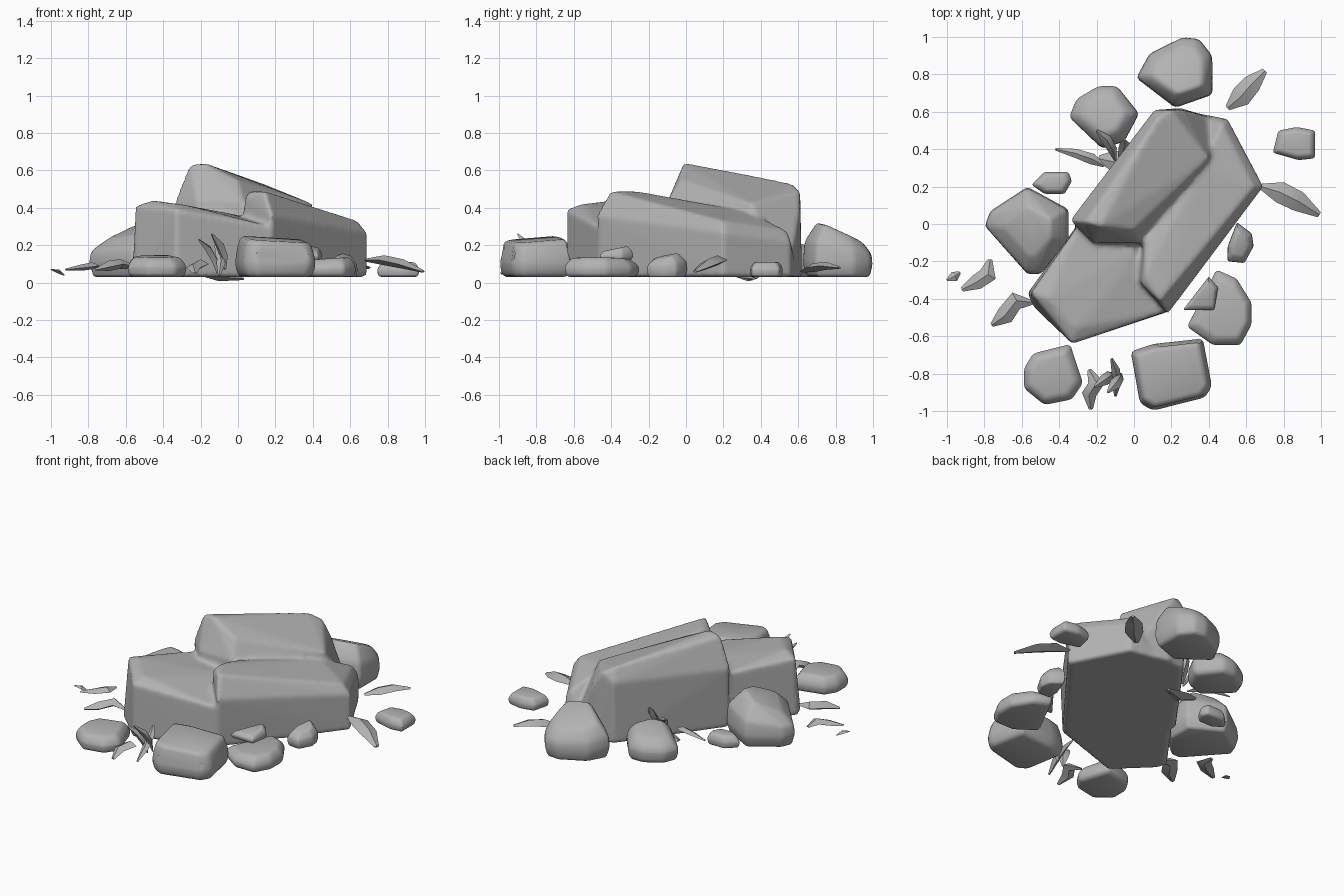
import bpy, bmesh, math, random
from mathutils import Vector

random.seed(4)
if "Cube" in bpy.data.objects:
    bpy.data.objects.remove(bpy.data.objects["Cube"], do_unlink=True)

GROUND = 0.03
stone = bpy.data.materials.new("grey_stone")
stone.use_nodes = True
stone.diffuse_color = (0.45, 0.45, 0.45, 1)
stone.node_tree.nodes["Principled BSDF"].inputs["Base Color"].default_value = (0.45, 0.45, 0.45, 1)


def finish(name, bm, angle=40):
    """Turn a bmesh into a named, smooth-shaded stone object."""
    bmesh.ops.recalc_face_normals(bm, faces=bm.faces)
    mesh = bpy.data.meshes.new(name)
    bm.to_mesh(mesh)
    bm.free()
    mesh.materials.append(stone)
    obj = bpy.data.objects.new(name, mesh)
    bpy.context.collection.objects.link(obj)
    bpy.ops.object.select_all(action='DESELECT')
    obj.select_set(True)
    bpy.context.view_layer.objects.active = obj
    bpy.ops.object.shade_smooth_by_angle(angle=math.radians(angle))
    return obj


def add_hull(bm, points):
    """Add the convex hull of some points."""
    verts = [bm.verts.new(p) for p in points]
    res = bmesh.ops.convex_hull(bm, input=verts)
    loose = {v for v in verts if not v.link_faces}
    bmesh.ops.delete(bm, geom=list(loose), context='VERTS')


def rock(name, outline, height, tilt=(0, 0), top=0.72, foot=0.9, base=GROUND, round_off=0.022):
    """Chunky rock: a footprint with a narrower foot and a narrower, tilted top."""
    cx = sum(p[0] for p in outline) / len(outline)
    cy = sum(p[1] for p in outline) / len(outline)
    bm = bmesh.new()
    pts = []
    for x, y in outline:
        dx, dy = x - cx, y - cy
        lean = tilt[0] * dx + tilt[1] * dy
        rise = height - base
        pts.append((cx + dx * foot, cy + dy * foot, base))
        pts.append((x, y, base + rise * 0.3))
        pts.append((cx + dx * 0.96, cy + dy * 0.96, base + rise * 0.66 + lean * 0.6))
        pts.append((cx + dx * top, cy + dy * top, height + lean))
    add_hull(bm, pts)
    bmesh.ops.dissolve_limit(bm, angle_limit=math.radians(9), verts=bm.verts, edges=bm.edges)
    bmesh.ops.bevel(bm, geom=list(bm.edges), offset=round_off, segments=2,
                    profile=0.5, affect='EDGES', clamp_overlap=True)
    return finish(name, bm)


def shard(name, path, width, thick):
    """Jagged splinter: flat diamond sections of uneven width along a path."""
    bm = bmesh.new()
    path = [Vector(p) for p in path]
    rings = []
    for i, p in enumerate(path):
        a, b = path[max(i - 1, 0)], path[min(i + 1, len(path) - 1)]
        d = (b - a).normalized()
        side = d.cross(Vector((0, 0, 1))).normalized()
        up = side.cross(d)
        end = 0.25 if i in (0, len(path) - 1) else random.uniform(0.8, 1.15)
        w, t = width * end / 2, thick * end / 2
        rings.append([bm.verts.new(p + o) for o in (side * w, up * t, -side * w, -up * t)])
    for r, s in zip(rings, rings[1:]):
        for k in range(4):
            bm.faces.new((r[k], r[(k + 1) % 4], s[(k + 1) % 4], s[k]))
    bm.faces.new(rings[0])
    bm.faces.new(rings[-1])
    return finish(name, bm, 30)


# Main boulder: three overlapping masses fused into one worn block
bm = bmesh.new()
rear_ridge = [(-0.32, 0.01), (0.11, 0.6), (0.25, 0.62), (0.48, 0.55), (0.4, 0.28), (0, -0.12)]
add_hull(bm, [(x, y, GROUND) for x, y in rear_ridge] + [
    (-0.34, 0.02, 0.43), (-0.26, 0.01, 0.63), (-0.18, -0.01, 0.64), (-0.22, -0.1, 0.43),
    (0.0, -0.03, 0.55), (0.03, -0.1, 0.43), (0.13, 0.57, 0.53), (0.2, 0.61, 0.49),
    (0.11, 0.61, 0.44), (0.26, 0.61, 0.4), (0.4, 0.35, 0.42)])
right_slab = [(0.17, -0.47), (0.69, 0.2), (0.5, 0.56), (0.3, 0.6), (-0.02, -0.25)]
add_hull(bm, [(x, y, GROUND) for x, y in right_slab] + [
    (0.04, -0.32, 0.46), (0.06, -0.27, 0.49), (0.14, -0.41, 0.49), (0.18, -0.48, 0.36),
    (0.06, -0.1, 0.45), (0.38, 0.33, 0.38), (0.64, 0.2, 0.33), (0.69, 0.2, 0.27),
    (0.47, 0.54, 0.28), (0.5, 0.56, 0.22)])
front_block = [(-0.57, -0.37), (-0.54, -0.44), (-0.33, -0.64), (0.18, -0.47), (0.1, 0), (-0.3, 0)]
add_hull(bm, [(x, y, GROUND) for x, y in front_block] + [
    (-0.55, -0.37, 0.41), (-0.46, -0.4, 0.44), (-0.31, -0.56, 0.42), (-0.33, -0.64, 0.39),
    (-0.3, -0.01, 0.38), (-0.05, -0.26, 0.37), (0.0, -0.15, 0.36), (-0.22, -0.52, 0.4),
    (0.17, -0.47, 0.3)])
boulder = finish("main_boulder", bm)
fuse = boulder.modifiers.new("fuse", 'REMESH')
fuse.mode = 'VOXEL'
fuse.voxel_size = 0.014
fuse.use_smooth_shade = True
wear = boulder.modifiers.new("wear", 'SMOOTH')
wear.factor = 0.5
wear.iterations = 5

# Rocks around the boulder
rock("front_rock", [(-0.02, -0.68), (0.1, -0.64), (0.37, -0.61), (0.42, -0.87), (0.38, -0.93),
                    (0.1, -1.0), (0.03, -0.96)], 0.23, (-0.06, 0.06), top=0.86)
rock("front_right_rock", [(-0.59, -0.77), (-0.54, -0.69), (-0.34, -0.64), (-0.27, -0.85),
                          (-0.33, -0.94), (-0.48, -0.97), (-0.59, -0.88)], 0.14, (0, 0.05), top=0.75)
rock("right_rock", [(-0.8, -0.01), (-0.77, 0.07), (-0.57, 0.2), (-0.35, 0.08), (-0.35, -0.1),
                    (-0.5, -0.27), (-0.57, -0.27)], 0.28, (0.2, 0.1), top=0.55)
rock("rear_right_rock", [(-0.35, 0.57), (-0.31, 0.67), (-0.19, 0.74), (-0.09, 0.74), (0.03, 0.59),
                         (-0.05, 0.44), (-0.17, 0.4)], 0.2, (0.1, -0.1), top=0.6)
rock("rear_rock", [(0.01, 0.78), (0.08, 0.91), (0.26, 1.0), (0.35, 0.99), (0.42, 0.9),
                   (0.42, 0.69), (0.22, 0.62)], 0.26, (0.05, -0.3), top=0.66)
rock("left_slab_rock", [(0.74, 0.38), (0.77, 0.5), (0.87, 0.52), (0.97, 0.5), (0.97, 0.35),
                        (0.88, 0.34)], 0.11, top=0.75)
rock("front_left_rock", [(0.28, -0.55), (0.44, -0.24), (0.55, -0.29), (0.63, -0.42), (0.63, -0.54),
                         (0.57, -0.65), (0.42, -0.65)], 0.13, (0.05, 0), top=0.75)
rock("left_pebble", [(0.5, -0.12), (0.55, 0.01), (0.63, -0.05), (0.64, -0.12), (0.59, -0.21),
                     (0.5, -0.2)], 0.14, (-0.1, 0.15), top=0.6)
rock("right_pebble", [(-0.55, 0.21), (-0.48, 0.28), (-0.35, 0.28), (-0.33, 0.23), (-0.37, 0.16),
                      (-0.48, 0.16)], 0.11, top=0.7, round_off=0.014)
rock("leaning_chip", [(0.26, -0.46), (0.4, -0.28), (0.45, -0.34), (0.43, -0.46)], 0.18,
     (0, 0.15), base=0.12, round_off=0.01)

# Broken flakes lying on the ground
shard("left_flake", [(0.68, 0.2, 0.12), (0.78, 0.17, 0.12), (0.88, 0.12, 0.1), (0.99, 0.05, 0.06)],
      0.13, 0.06)
shard("rear_left_flake", [(0.5, 0.62, 0.06), (0.57, 0.68, 0.08), (0.63, 0.75, 0.09),
                          (0.7, 0.82, 0.08)], 0.12, 0.05)
shard("right_flake", [(-0.92, -0.35, 0.07), (-0.84, -0.31, 0.08), (-0.78, -0.27, 0.09),
                      (-0.77, -0.19, 0.08)], 0.1, 0.04)
shard("tiny_flake", [(-1.0, -0.3, 0.07), (-0.96, -0.28, 0.06), (-0.93, -0.26, 0.04)], 0.05, 0.02)
shard("corner_flake", [(-0.76, -0.54, 0.07), (-0.69, -0.49, 0.09), (-0.63, -0.41, 0.1),
                       (-0.54, -0.42, 0.08)], 0.09, 0.05)
shard("front_flake", [(-0.23, -0.99, 0.05), (-0.24, -0.91, 0.08), (-0.2, -0.85, 0.1),
                      (-0.24, -0.78, 0.07)], 0.09, 0.05)
shard("under_flake", [(-0.19, 0.35, 0.04), (-0.1, 0.33, 0.03), (0.03, 0.36, 0.02)], 0.14, 0.05)

# Upright splinters in two clusters: foot and tip of each
for group, blades in (
    ("front_splinter", [((-0.1, -0.92, 0.04), (-0.12, -0.72, 0.2)),
                        ((-0.07, -0.8, 0.07), (-0.14, -0.9, 0.26)),
                        ((-0.11, -0.8, 0.05), (-0.21, -0.87, 0.23))]),
    ("rear_splinter", [((-0.16, 0.31, 0.1), (-0.42, 0.4, 0.12)),
                       ((-0.1, 0.34, 0.1), (-0.2, 0.5, 0.24)),
                       ((-0.08, 0.36, 0.1), (-0.05, 0.45, 0.26))]),
):
    for n, (foot, tip) in enumerate(blades, 1):
        a, b = Vector(foot), Vector(tip)
        bend = Vector((0.015, 0.01, 0.015))
        shard(f"{group}_{n}", [a, a.lerp(b, 0.3) + bend, a.lerp(b, 0.65) + bend, b], 0.055, 0.035)
